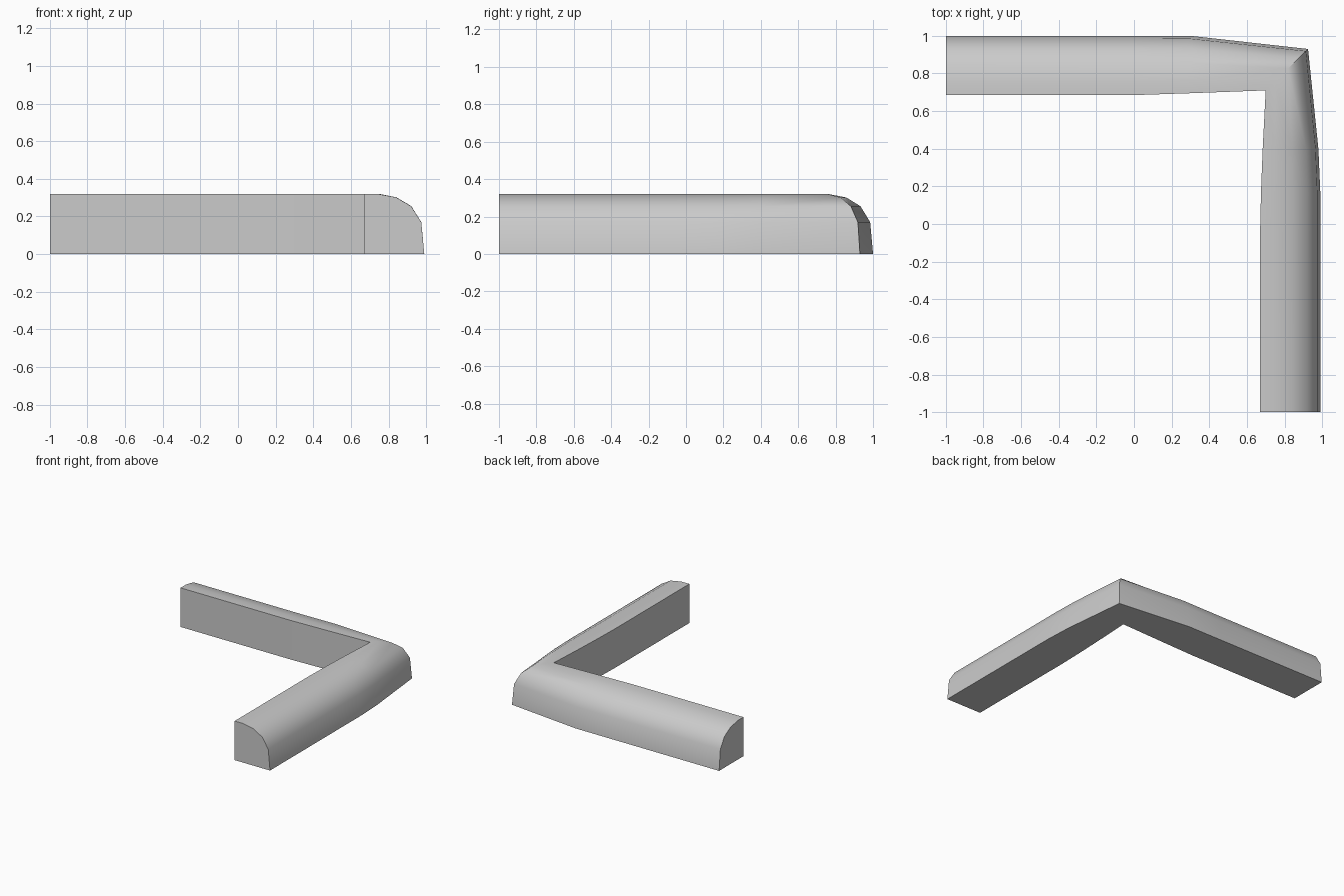
import bpy, bmesh, math
from mathutils import Vector

cube = bpy.data.objects.get("Cube")
if cube:
    bpy.data.objects.remove(cube, do_unlink=True)

# Plain grey finish
grey = bpy.data.materials.new("light_grey")
grey.use_nodes = True
colour = (0.6, 0.6, 0.6, 1)
grey.diffuse_color = colour
grey.node_tree.nodes["Principled BSDF"].inputs["Base Color"].default_value = colour

# Quarter-round profile: fraction from inner to outer edge, height
profile = [(0, 0), (0, 0.32), (0.22, 0.32), (0.53, 0.302),
           (0.78, 0.255), (0.95, 0.17), (1, 0)]

# Inner and outer edge of the moulding at each station along the L
stations = [
    ((-1, 0.685), (-1, 1)),
    ((0, 0.685), (0, 1)),
    ((0.3, 0.695), (0.3, 1)),
    ((0.7, 0.71), (0.925, 0.93)),
    ((0.684, 0.4), (0.98, 0.4)),
    ((0.675, 0.17), (0.99, 0.17)),
    ((0.67, -0.05), (0.99, -0.05)),
    ((0.67, -1), (0.99, -1)),
]

# Loft the profile through the stations and cap both ends
bm = bmesh.new()
rings = []
for inner, outer in stations:
    a, b = Vector(inner), Vector(outer)
    rings.append([bm.verts.new((*a.lerp(b, t), z)) for t, z in profile])
count = len(profile)
for r, s in zip(rings, rings[1:]):
    for i in range(count):
        j = (i + 1) % count
        bm.faces.new((r[i], r[j], s[j], s[i]))
bm.faces.new(rings[0])
bm.faces.new(rings[-1])
bmesh.ops.recalc_face_normals(bm, faces=bm.faces[:])

mesh = bpy.data.meshes.new("corner_moulding")
bm.to_mesh(mesh)
bm.free()
mesh.materials.append(grey)
moulding = bpy.data.objects.new("corner_moulding", mesh)
bpy.context.collection.objects.link(moulding)

# Smooth the rounded face, keep the corner and ends crisp
bpy.ops.object.select_all(action="DESELECT")
moulding.select_set(True)
bpy.context.view_layer.objects.active = moulding
bpy.ops.object.shade_smooth_by_angle(angle=math.radians(40))
